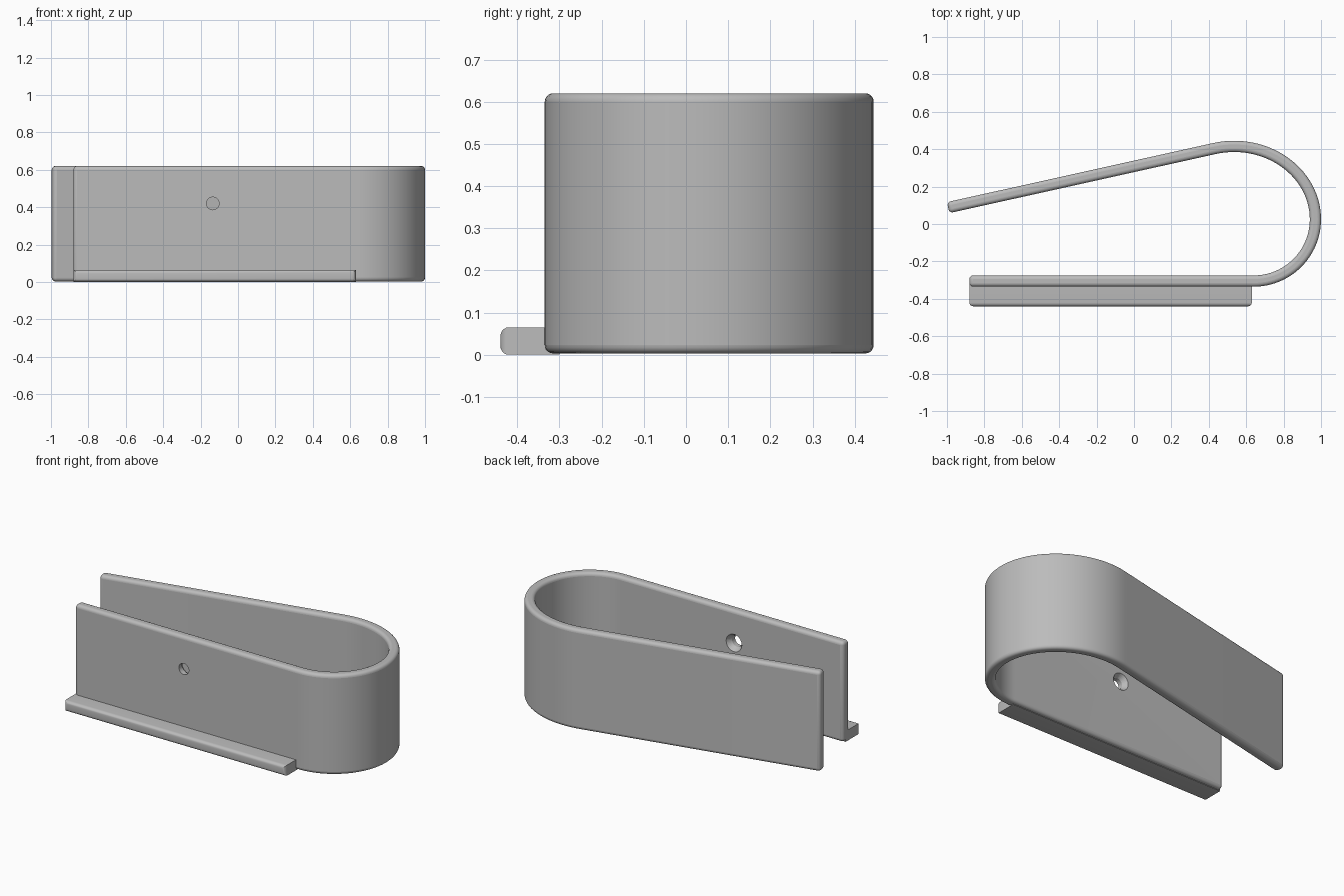
import bpy, bmesh, math
from mathutils import Vector

if "Cube" in bpy.data.objects:
    bpy.data.objects.remove(bpy.data.objects["Cube"])

THICK = 0.06
HEIGHT = 0.62
BEVEL = 0.02

grey = bpy.data.materials.new("plain grey")
grey.use_nodes = True
grey.diffuse_color = (0.5, 0.5, 0.5, 1)
grey.node_tree.nodes["Principled BSDF"].inputs["Base Color"].default_value = (0.5, 0.5, 0.5, 1)


def make_object(name, bm):
    bmesh.ops.recalc_face_normals(bm, faces=bm.faces)
    mesh = bpy.data.meshes.new(name)
    bm.to_mesh(mesh)
    bm.free()
    mesh.materials.append(grey)
    obj = bpy.data.objects.new(name, mesh)
    bpy.context.collection.objects.link(obj)
    return obj


def prism(outline, z0, z1):
    bm = bmesh.new()
    face = bm.faces.new([bm.verts.new((p[0], p[1], z0)) for p in outline])
    new = bmesh.ops.extrude_face_region(bm, geom=[face])["geom"]
    bmesh.ops.translate(bm, vec=(0, 0, z1 - z0),
                        verts=[v for v in new if isinstance(v, bmesh.types.BMVert)])
    return bm


def arc(cx, cy, rx, ry, start, end, steps):
    """Points on an ellipse, each with its outward normal."""
    result = []
    for i in range(steps + 1):
        t = math.radians(start + (end - start) * i / steps)
        c, s = math.cos(t), math.sin(t)
        result.append((Vector((cx + rx * c, cy + ry * s)), Vector((c / rx, s / ry)).normalized()))
    return result


# Bent strip: straight front plate, rounded bend, slanted back arm
path = [(Vector((-0.88, -0.335)), Vector((0, -1)))]
path += arc(0.64, 0.025, 0.36, 0.36, -90, 0, 24)
path += arc(0.535, 0.025, 0.465, 0.42, 0, 103.8, 28)[1:]
point, normal = path[-1]
along = Vector((-normal.y, normal.x))
path.append((point + along * ((-1 - point.x) / along.x), normal))
outline = [p for p, n in path] + [p - n * THICK for p, n in reversed(path)]
strip = make_object("bent_strip", prism(outline, 0.003, HEIGHT))

bevel = strip.modifiers.new("rounded_edges", "BEVEL")
bevel.width = BEVEL
bevel.segments = 5
bevel.limit_method = "ANGLE"
bevel.angle_limit = math.radians(40)

# Countersunk screw hole through the front plate
profile = [(0.034, -0.40), (0.034, -0.305), (0.054, -0.274), (0.054, -0.20)]
bm = bmesh.new()
rings = []
for r, y in profile:
    rings.append([bm.verts.new((-0.135 + r * math.cos(a), y, 0.42 + r * math.sin(a)))
                  for a in (math.tau * i / 32 for i in range(32))])
for lower, upper in zip(rings, rings[1:]):
    for i in range(32):
        j = (i + 1) % 32
        bm.faces.new((lower[i], lower[j], upper[j], upper[i]))
bm.faces.new(rings[0])
bm.faces.new(rings[-1])
cutter = make_object("hole_cutter", bm)
cutter.hide_render = True
cutter.hide_viewport = True
cut = strip.modifiers.new("screw_hole", "BOOLEAN")
cut.operation = "DIFFERENCE"
cut.solver = "EXACT"
cut.object = cutter

# Ledge along the foot of the front plate, rounded at its front
bm = prism([(-0.88, -0.44), (0.63, -0.44), (0.63, -0.30), (-0.88, -0.30)], 0, 0.065)
front = [e for e in bm.edges if all(v.co.y < -0.43 for v in e.verts)]
bmesh.ops.bevel(bm, geom=front, offset=BEVEL, segments=5, profile=0.5, affect="EDGES")
ledge = make_object("front_ledge", bm)

# Smooth shading with sharp edges kept
bpy.ops.object.select_all(action="DESELECT")
for obj in (strip, ledge):
    obj.select_set(True)
bpy.context.view_layer.objects.active = strip
bpy.ops.object.shade_smooth_by_angle(angle=math.radians(30))
